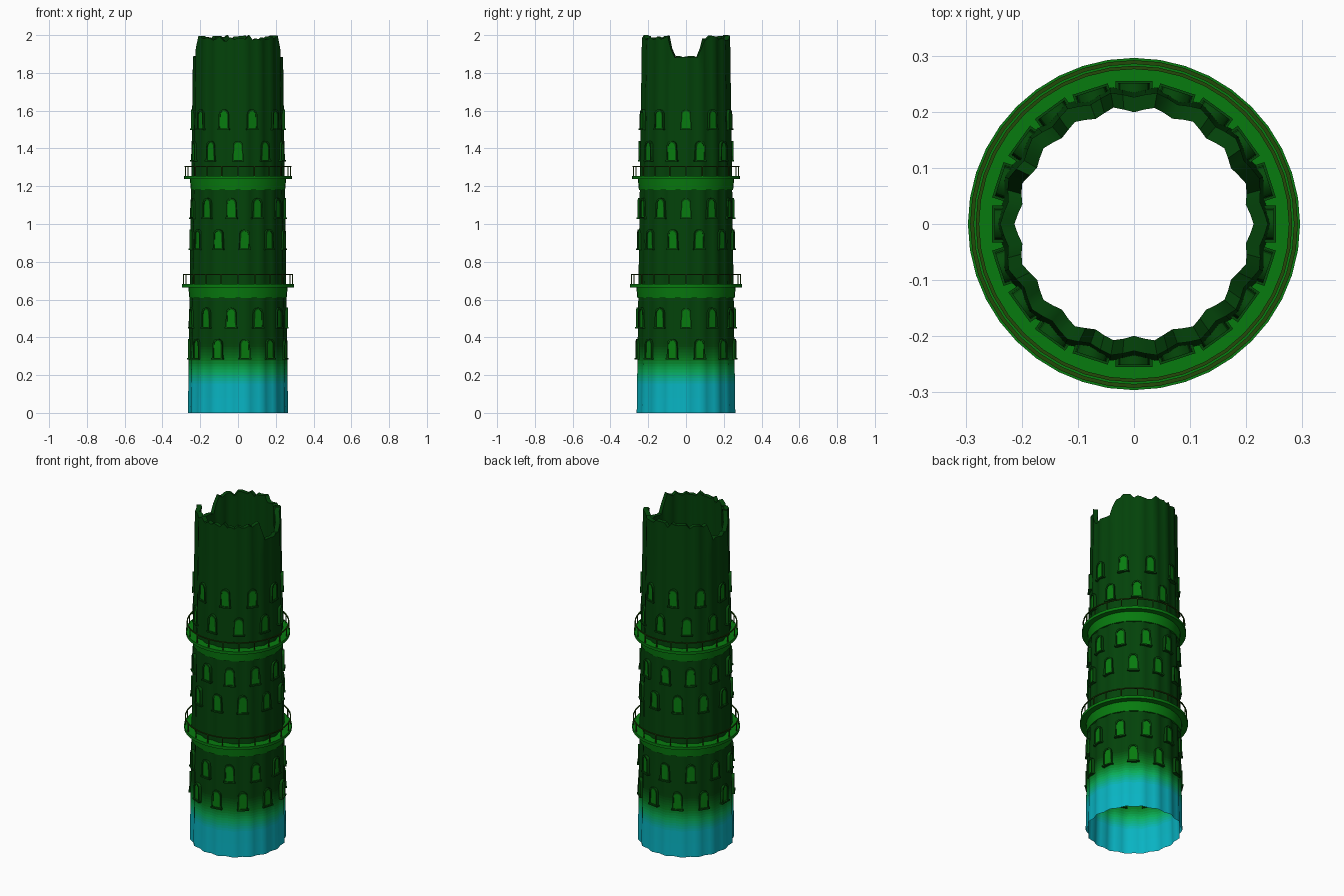
import bpy, bmesh, math, random
from mathutils import Matrix, Vector

if "Cube" in bpy.data.objects:
    bpy.data.objects.remove(bpy.data.objects["Cube"])

random.seed(4)
TAU = 2 * math.pi


def material(name, rgb):
    m = bpy.data.materials.new(name)
    m.diffuse_color = [(c / 255) ** 2.2 for c in rgb] + [1]
    m.use_nodes = True
    m.node_tree.nodes["Principled BSDF"].inputs["Base Color"].default_value = m.diffuse_color
    return m


GREEN = material("bright_green", (16, 122, 22))
FRAME = material("frame_green", (13, 75, 18))
RAIL = material("rail_green", (40, 75, 18))


def finish(name, bm, mats, angle=40):
    bmesh.ops.recalc_face_normals(bm, faces=bm.faces)
    me = bpy.data.meshes.new(name)
    bm.to_mesh(me)
    bm.free()
    for m in mats:
        me.materials.append(m)
    ob = bpy.data.objects.new(name, me)
    bpy.context.collection.objects.link(ob)
    bpy.ops.object.select_all(action='DESELECT')
    ob.select_set(True)
    bpy.context.view_layer.objects.active = ob
    bpy.ops.object.shade_smooth_by_angle(angle=math.radians(angle))
    return ob


def wall_radius(z):
    return 0.2595 - 0.014 * z


def lathe(bm, profile, segs=40):
    # closed (r, z) profile spun round the z axis
    rings = [[bm.verts.new((r * math.cos(TAU * i / segs), r * math.sin(TAU * i / segs), z))
              for r, z in profile] for i in range(segs)]
    n = len(profile)
    for i in range(segs):
        a, b = rings[i], rings[(i + 1) % segs]
        for j in range(n):
            bm.faces.new((a[j], b[j], b[(j + 1) % n], a[(j + 1) % n]))


def box_profile(r0, r1, z0, z1):
    return [(r0, z0), (r1, z0), (r1, z1), (r0, z1)]


# Fluted shaft: 18 flutes, broken rim with a gap on each side
COLS = 72
STOPS = [(0.0, (17, 178, 195)), (0.15, (17, 178, 190)), (0.22, (17, 172, 90)),
         (0.28, (15, 120, 36)), (0.36, (11, 68, 18)), (9, (11, 68, 18))]


def gradient(z):
    for (z0, c0), (z1, c1) in zip(STOPS, STOPS[1:]):
        if z <= z1:
            t = (z - z0) / (z1 - z0)
            return [a + (b - a) * t for a, b in zip(c0, c1)]


def rim_height(i):
    d = abs((i * 360 / COLS + 90) % 180 - 90)
    if d < 16:
        return 1.885 + random.uniform(-0.004, 0.006)
    if d < 25:
        return 1.885 + (d - 14) / 11 * 0.08
    return random.uniform(1.968, 2.0)


rim = [rim_height(i) for i in range(COLS)]
rim[COLS // 4 + 3] = 2.0
levels = [0, 0.08] + [0.14 + 0.015 * k for k in range(16)] + [0.6, 1.0, 1.4, 1.8]
mats = [material("wall_%02d" % k, gradient((a + b) / 2))
        for k, (a, b) in enumerate(zip(levels, levels[1:] + [2.0]))]


def shell(bm, inset):
    rows = []
    for z in levels + [None]:
        row = []
        for i in range(COLS):
            a = TAU * i / COLS
            zz = rim[i] if z is None else z
            r = wall_radius(zz) + 0.0055 * math.cos(18 * a) - inset * zz / 2
            row.append(bm.verts.new((r * math.cos(a), r * math.sin(a), zz)))
        rows.append(row)
    for k in range(len(levels)):
        for i in range(COLS):
            j = (i + 1) % COLS
            f = bm.faces.new((rows[k][i], rows[k][j], rows[k + 1][j], rows[k + 1][i]))
            f.material_index = k
    return rows


bm = bmesh.new()
outer, inner = shell(bm, 0), shell(bm, 0.027)
for i in range(COLS):
    j = (i + 1) % COLS
    f = bm.faces.new((outer[-1][i], outer[-1][j], inner[-1][j], inner[-1][i]))
    f.material_index = len(mats) - 1
bmesh.ops.remove_doubles(bm, verts=outer[0] + inner[0], dist=1e-5)
finish("tower_shaft", bm, mats)


# Balconies: band, slab and railing
def balcony(name, z, radius):
    w = wall_radius(z)
    bm = bmesh.new()
    lathe(bm, [(w - 0.01, z - 0.075), (w + 0.0075, z - 0.075), (w + 0.013, z - 0.015), (w - 0.01, z - 0.015)])
    finish(name + "_band", bm, [GREEN])
    bm = bmesh.new()
    lathe(bm, box_profile(w - 0.01, radius, z - 0.017, z))
    finish(name + "_slab", bm, [GREEN])
    bm = bmesh.new()
    rr = radius - 0.007
    lathe(bm, box_profile(rr - 0.003, rr + 0.003, z + 0.047, z + 0.053))
    for i in range(20):
        a = TAU * i / 20
        mat = (Matrix.Rotation(a, 4, 'Z') @ Matrix.Translation((rr, 0, z + 0.024))
               @ Matrix.Diagonal((0.005, 0.005, 0.048, 1)))
        bmesh.ops.create_cube(bm, size=1, matrix=mat)
    finish(name + "_railing", bm, [RAIL])


balcony("lower_balcony", 0.682, 0.296)
balcony("upper_balcony", 1.255, 0.286)


# Arched windows: frame, recessed pane and sill
def arch(w, z0, spring, rise):
    pts = [(-w, z0), (w, z0)]
    for k in range(7):
        a = math.pi * k / 6
        pts.append((w * math.cos(a) * 0.92, spring + rise * math.sin(a)))
    return pts


OUT = arch(0.029, 0.0, 0.085, 0.025)
INN = arch(0.021, 0.009, 0.08, 0.021)


def add_window(bm, angle, r, z):
    m = Matrix.Rotation(angle, 4, 'Z') @ Matrix.Translation((r, 0, z))

    def loop(pts, x):
        return [bm.verts.new(m @ Vector((x, y, h))) for y, h in pts]

    loops = [loop(OUT, -0.008), loop(OUT, 0.011), loop(INN, 0.011), loop(INN, 0.006)]
    n = len(OUT)
    for a, b in zip(loops, loops[1:]):
        for i in range(n):
            j = (i + 1) % n
            bm.faces.new((a[i], a[j], b[j], b[i]))
    bm.faces.new(loops[-1]).material_index = 1
    bmesh.ops.create_cube(bm, size=1, matrix=m @ Matrix.Translation((0.004, 0, 0.004))
                          @ Matrix.Diagonal((0.022, 0.066, 0.008, 1)))


# rows: bottom height, windows per ring, half-step offset
ROWS = [(0.282, 11, 0.5), (0.447, 11, 0), (0.862, 11, 0.5),
        (1.027, 11, 0), (1.33, 10, 0.5), (1.497, 10, 0)]
for k, (z, count, shift) in enumerate(ROWS):
    bm = bmesh.new()
    for i in range(count):
        add_window(bm, TAU * (i + shift) / count, wall_radius(z + 0.05), z)
    finish("window_row_%d" % (k + 1), bm, [FRAME, GREEN], 30)
